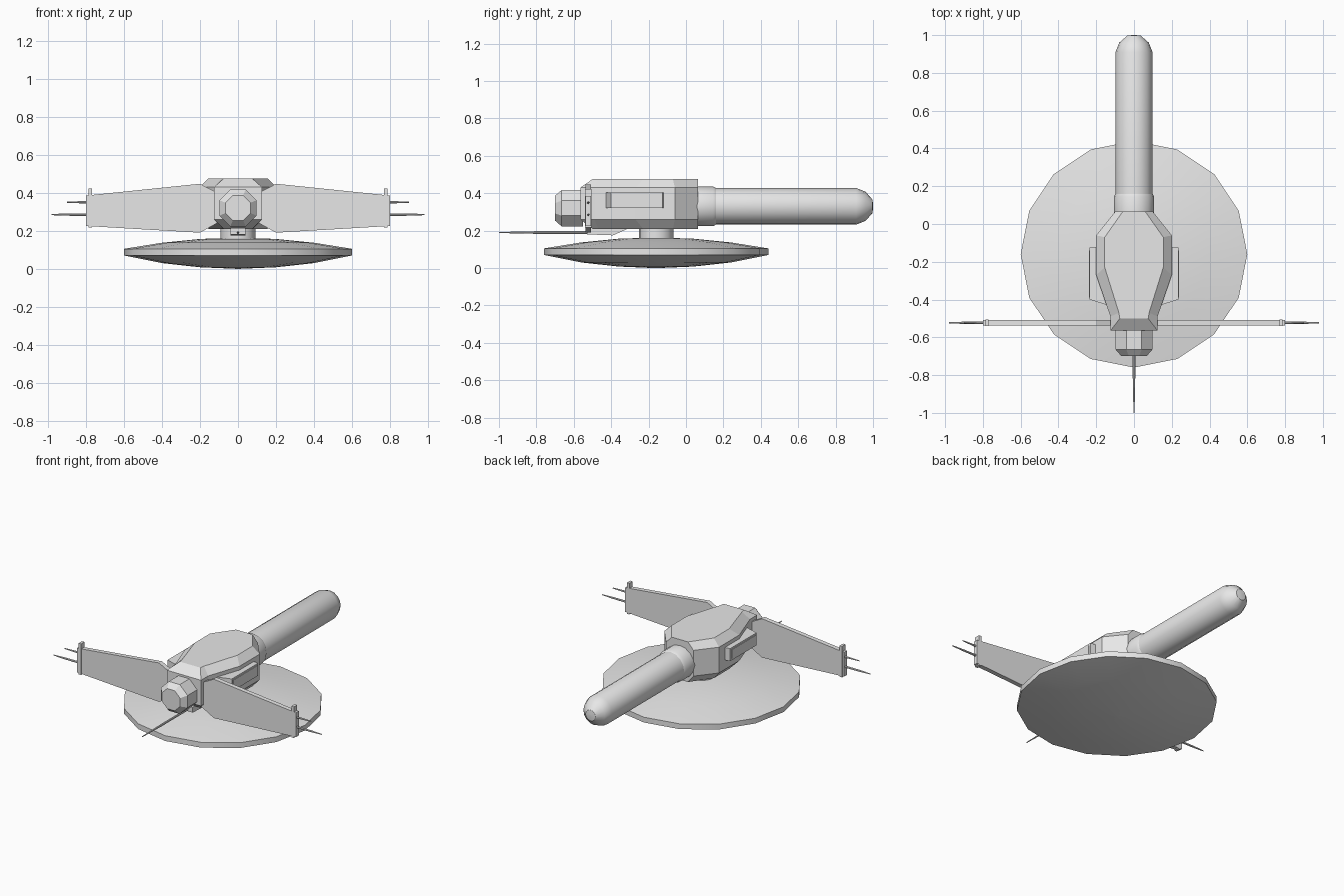
import bpy, bmesh
from math import sin, cos, pi, radians
from mathutils import Vector

if "Cube" in bpy.data.objects:
    bpy.data.objects.remove(bpy.data.objects["Cube"], do_unlink=True)

GREY = (0.8, 0.8, 0.8, 1)
hull_grey = bpy.data.materials.new("hull_grey")
hull_grey.use_nodes = True
hull_grey.diffuse_color = GREY
hull_grey.node_tree.nodes["Principled BSDF"].inputs["Base Color"].default_value = GREY


def loft(name, rings, smooth=False):
    """Skin a list of equal-length rings and cap both ends."""
    bm = bmesh.new()
    loops = [[bm.verts.new(p) for p in ring] for ring in rings]
    n = len(loops[0])
    for a, b in zip(loops, loops[1:]):
        for i in range(n):
            j = (i + 1) % n
            bm.faces.new((a[i], a[j], b[j], b[i]))
    bm.faces.new(loops[0][::-1])
    bm.faces.new(loops[-1])
    bmesh.ops.recalc_face_normals(bm, faces=bm.faces)
    mesh = bpy.data.meshes.new(name)
    bm.to_mesh(mesh)
    bm.free()
    mesh.materials.append(hull_grey)
    obj = bpy.data.objects.new(name, mesh)
    bpy.context.collection.objects.link(obj)
    if smooth:
        bpy.ops.object.select_all(action="DESELECT")
        obj.select_set(True)
        bpy.context.view_layer.objects.active = obj
        bpy.ops.object.shade_smooth_by_angle(angle=radians(32))
    return obj


def lathe(name, centre, axis, profile, sides=16, turn=0.0, smooth=True):
    """Revolve (radius, distance) pairs about a main axis."""
    frames = {"x": ("y", "z"), "y": ("x", "z"), "z": ("x", "y")}
    unit = {"x": Vector((1, 0, 0)), "y": Vector((0, 1, 0)), "z": Vector((0, 0, 1))}
    u, v = (unit[k] for k in frames[axis])
    angles = [turn + 2 * pi * i / sides for i in range(sides)]
    rings = [[Vector(centre) + unit[axis] * d + (u * cos(a) + v * sin(a)) * r
              for a in angles] for r, d in profile]
    return loft(name, rings, smooth)


def box(name, low, high):
    return loft(name, [[(low[0], low[1], z), (high[0], low[1], z),
                        (high[0], high[1], z), (low[0], high[1], z)]
                       for z in (low[2], high[2])])


def mirrored(half):
    """Close a half outline across x = 0."""
    return half + [(-x, y) for x, y in reversed(half)]


# Dish and the neck that carries the hull
lathe("dish", (0, -0.16, 0), "z",
      [(0.01, 0), (0.2, 0.008), (0.4, 0.03), (0.6, 0.07),
       (0.6, 0.105), (0.4, 0.137), (0.2, 0.157), (0.01, 0.163)])
lathe("neck", (0, -0.16, 0), "z", [(0.092, 0.15), (0.092, 0.23)])

# Faceted hull with chamfered top and bottom
outer = mirrored([(0.1, 0.065), (0.2, -0.06), (0.2, -0.27), (0.125, -0.49), (0.125, -0.565)])
inner = mirrored([(0.06, 0.065), (0.155, -0.07), (0.155, -0.23), (0.08, -0.47), (0.075, -0.5)])
levels = [(inner, 0.21), (outer, 0.26), (outer, 0.43), (inner, 0.475)]
loft("hull", [[(x, y, z) for x, y in outline] for outline, z in levels])

# Nose plug and long rear boom
lathe("nose", (0, 0, 0.32), "y", [(0.105, -0.55), (0.105, -0.665), (0.072, -0.7)],
      sides=8, turn=pi / 8)
lathe("boom_collar", (0, 0, 0.33), "y", [(0.106, 0.05), (0.106, 0.145), (0.098, 0.16)])
lathe("boom", (0, 0, 0.33), "y",
      [(0.098, 0.05), (0.098, 0.91), (0.078, 0.96), (0.036, 0.997), (0.01, 1.0)])

# Keel block with its forward barrel
keel = [(-0.53, 0.18), (-0.39, 0.175), (-0.3, 0.215), (-0.53, 0.215)]
loft("keel", [[(x, y, z) for y, z in keel] for x in (-0.04, 0.04)])
lathe("keel_barrel", (0, 0, 0.19), "y",
      [(0.007, -0.5), (0.007, -0.8), (0.004, -0.94), (0.003, -1.0)], sides=8)

wing = [(0.11, 0.4), (0.2, 0.447), (0.8, 0.385), (0.8, 0.225), (0.2, 0.19), (0.11, 0.24)]
pod = [(0.15, -0.115), (0.235, -0.125), (0.235, -0.4), (0.14, -0.43)]
for side, s in (("left", 1), ("right", -1)):
    # Thin tapered wing
    loft(side + "_wing", [[(s * x, y, z) for x, z in wing] for y in (-0.538, -0.508)])
    # Wingtip post
    box(side + "_wingtip_post", (s * 0.778 - 0.009, -0.541, 0.217),
        (s * 0.778 + 0.009, -0.506, 0.422))
    # Wingtip barrels
    for label, z, tip in (("upper", 0.35, 0.9), ("lower", 0.285, 0.98)):
        lathe(f"{side}_{label}_barrel", (0, -0.523, z), "x",
              [(0.007, s * 0.78), (0.006, s * (tip - 0.08)), (0.003, s * tip)], sides=8)
    # Side pod with a raised panel
    loft(side + "_pod", [[(s * x, y, z) for x, y in pod] for z in (0.322, 0.405)])
    box(side + "_pod_panel", (s * 0.236 - 0.003, -0.39, 0.333),
        (s * 0.236 + 0.003, -0.14, 0.394))
